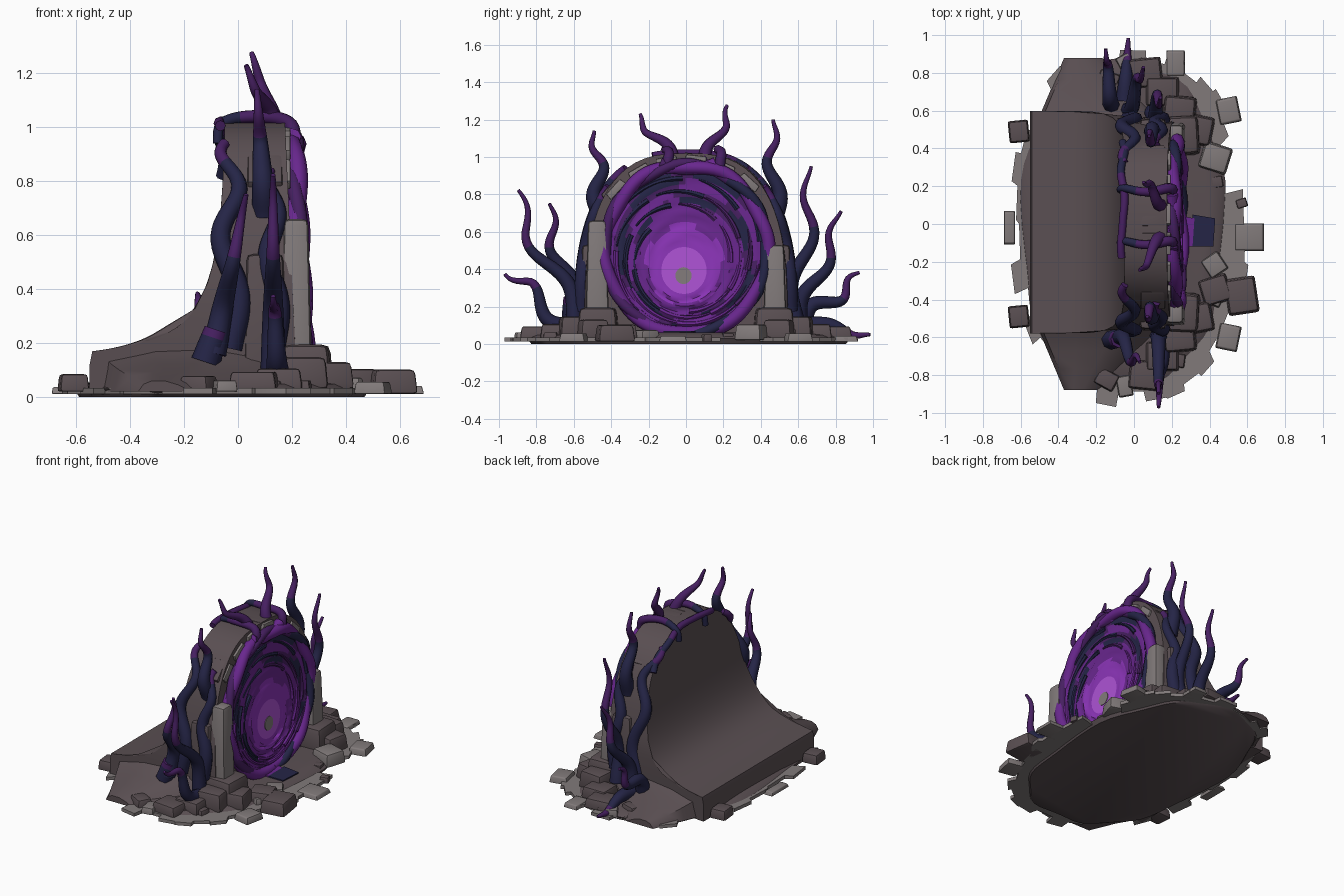
import bpy, bmesh, math, random
from mathutils import Vector, Matrix

if "Cube" in bpy.data.objects:
    bpy.data.objects.remove(bpy.data.objects["Cube"])
random.seed(7)
R = random.uniform


def mat(name, r, g, b):
    m = bpy.data.materials.new(name)
    m.diffuse_color = (r, g, b, 1)
    m.use_nodes = True
    m.node_tree.nodes["Principled BSDF"].inputs["Base Color"].default_value = m.diffuse_color
    return m


STONE = mat("dark stone", .102, .078, .085)
LIGHT = mat("light stone", .22, .195, .195)
NAVY = mat("navy vine", .018, .018, .062)
DARKP = mat("dark purple", .062, .014, .12)
MIDP = mat("mid purple", .14, .02, .27)
BRIGHT = mat("bright purple", .26, .035, .48)
GLOW = mat("glow purple", .42, .085, .66)


def make(name, verts, faces, mats, rule=None):
    me = bpy.data.meshes.new(name)
    me.from_pydata([tuple(v) for v in verts], [], faces)
    for m in mats:
        me.materials.append(m)
    bm = bmesh.new()
    bm.from_mesh(me)
    bmesh.ops.recalc_face_normals(bm, faces=bm.faces)
    bm.to_mesh(me)
    bm.free()
    if rule:
        for p in me.polygons:
            p.material_index = rule(p)
    ob = bpy.data.objects.new(name, me)
    bpy.context.collection.objects.link(ob)


def loft(name, rings, mats, rule=None, caps=True):
    n = len(rings[0])
    verts = [v for r in rings for v in r]
    faces = [(k*n+i, k*n+(i+1) % n, (k+1)*n+(i+1) % n, (k+1)*n+i)
             for k in range(len(rings)-1) for i in range(n)]
    if caps:
        faces += [tuple(range(n)), tuple(range(len(verts)-n, len(verts)))]
    make(name, verts, faces, mats, rule)


def tube(name, path, r0, r1, mats=(NAVY, DARKP), split=.62, sides=8):
    # swept tapering tube; second colour after "split" of its length
    path = [Vector(p) for p in path]
    rings, n, side = [], len(path)-1, None
    for k, p in enumerate(path):
        tan = (path[min(k+1, n)]-path[max(k-1, 0)]).normalized()
        side = side or tan.orthogonal()
        side = (side-tan*side.dot(tan)).normalized()
        up, r = tan.cross(side), r0+(r1-r0)*(k/n)**1.2
        rings.append([p+r*(side*math.cos(a)+up*math.sin(a))
                      for a in (i*math.tau/sides for i in range(sides))])
    loft(name, rings, mats, lambda f: int(f.index//sides > n*split))


def block(name, x, y, z, sx, sy, h, m=STONE, turn=0, taper=.88, tilt=0):
    # chunky bevelled stone standing on z
    bm = bmesh.new()
    bmesh.ops.create_cube(bm, size=1)
    for v in bm.verts:
        k = taper if v.co.z > 0 else 1
        v.co = Vector((v.co.x*sx*k, v.co.y*sy*k, (v.co.z+.5)*h))
    bmesh.ops.bevel(bm, geom=bm.edges[:], offset=min(sx, sy, h)*.2, segments=2,
                    profile=.6, affect='EDGES')
    bm.transform(Matrix.Translation((x, y, z)) @ Matrix.Rotation(turn, 4, 'Z')
                 @ Matrix.Rotation(tilt, 4, 'X'))
    me = bpy.data.meshes.new(name)
    bm.to_mesh(me)
    bm.free()
    me.materials.append(m)
    bpy.context.collection.objects.link(bpy.data.objects.new(name, me))


def spow(v, p):
    return math.copysign(abs(v)**p, v)


# ground: light paved rim with stepped outline, dark mound inside
outline = []
for k in range(38):
    f = R(.91, 1.05)*(.78 if k in (1, 2) else 1)
    for a in (k*math.tau/38, (k+.93)*math.tau/38):
        outline.append((-.01+.62*f*spow(math.cos(a), .85), max(-.985, min(.95, .95*f*spow(math.sin(a), .85)))))
loft("paved_rim", [[(x, y, z) for x, y in outline] for z in (.012, .034)], [LIGHT])


def oval(s, z):
    return [(-.06+.56*s*spow(math.cos(a), .85)*(1+.03*math.sin(7*a)),
             .9*s*spow(math.sin(a), .85)*(1+.02*math.sin(9*a)), z) for a in (i*math.tau/60 for i in range(60))]


loft("ground_mound", [oval(.93, 0), oval(.96, .03), oval(.92, .048), oval(.8, .062)], [STONE])


# main body: arch silhouette with a concave ramp sweeping down behind
def back(z):
    u = (1.03-z)/.86
    return -.05-.09*u**2-.2*u**7-.2*u**28


secs = []
for a in (math.pi*i/32 for i in range(33)):
    c, s = math.cos(a), max(0, math.sin(a))
    y, top = spow(c, .72)*.54, .2+.82*s**.8
    slope = [top+(.17-top)*(1-(1-j/16)**1.8) for j in range(17)]
    secs.append([(.22, y, .01), (.22-.045*top, y, top)]
                + [(back(z), y*(1+.09*max(0, min(1, (.55-z)/.3)))+.01, z) for z in slope]
                + [(-.55, y*1.09+.01, .12), (-.55, y*1.09+.01, .01)])
loft("arch_body_and_ramp", secs, [STONE])

# sloping side skirts
for s in (-1, 1):
    rings = []
    for t in (0, .25, .45, .7, 1):
        y, x0, x1, h = .5+.38*t, -.53+.16*t, .15-.37*t, .21-.15*t**.7
        rings.append([(x0, s*y, .02), (x0+.02, s*y, h*.8), ((x0*2+x1)/3, s*y, h), ((x0+x1*2)/3, s*y, h),
                      (x1, s*y, h*.75), (x1+.05, s*y, .02)])
    loft("side_skirt", rings, [STONE])

# portal disc: rings drifting from the low glow centre to the arch
N, K = 64, 18


def portal(t, a, lift=0):
    z = .35+.155*t+.45*t*math.sin(a)
    return (.25-.045*z+lift, .435*t*math.cos(a)-.015*(1-t), z)


def swirl(p):
    t, a = (p.index//N+1.5)/K, (p.index % N)*math.tau/N
    if t < .28:
        return 3
    if t < .47+.03*math.sin(5*a):
        return 2
    if t < .66+.04*math.sin(4*a+1):
        return 1
    w = math.sin(2*a+26*t)+.6*math.sin(5*a-17*t)
    return 4 if w > .5 else (1 if w < -.3 else 0)


loft("portal_disc", [[portal(k/K, i*math.tau/N, .004+.008*math.sin(k*2.1+3*i*math.tau/N)*(k > 6))
                      for i in range(N)] for k in range(1, K+1)], [DARKP, MIDP, BRIGHT, GLOW, NAVY], swirl, False)
loft("portal_core", [[portal(.1, i*math.tau/24, h) for i in range(24)] for h in (0, .008)], [LIGHT])

# raised swirl strands on the disc, and a rim of two twisted strands
for k in range(22):
    t, a, span, m = .56+.36*k/21, k*2.4, R(.6, 1.2), (MIDP, NAVY, MIDP, DARKP, NAVY)[k % 5]
    tube("portal_strand", [portal(t+.05*j/16, a+span*j/16, .004) for j in range(17)], .015, .005, (m, m), sides=6)
for ph, r, mats in ((0, .036, (MIDP, MIDP)), (math.pi, .028, (NAVY, DARKP))):
    tube("portal_rim", [portal(1+.02*math.cos(6*a+ph), a, .01*math.sin(6*a+ph))
                        for a in (i*math.tau/90-math.pi/2 for i in range(91))], r, r, mats, .4)

# spill at the portal foot
for x, m in ((.2, MIDP), (.31, NAVY)):
    loft("portal_spill", [[(x, -.12, z), (x+.11, -.12, z), (x+.12, .03, z), (x, .05, z)] for z in (.062, .07)], [m])

# pillars and stepped blocks either side of the portal
for s in (-1, 1):
    block("pillar", .215, s*.475, .03, .12, .13, .565-.065*s, LIGHT, taper=.75)
    block("pillar_back", .1, s*.5, .03, .16, .13, .5, taper=.85)
    block("pillar_foot", .25, s*.47, .03, .2, .22, .165, turn=.05*s)
    for k in range(4):
        block("side_step", .33-.09*k, s*(.5+.1*k), .03, .18, .16, .1-.012*k+.03*(k == 1), turn=s*(.1*k-.2))
    block("low_slab", .43, s*.35, .02, .16, .15, .085, LIGHT if s > 0 else STONE, -.3*s)
    block("corner_stone", -.61, s*.49, .02, .11, .12, .065, turn=.1)

# loose paving, one tile reaching past the rim
block("front_tile", .61, -.07, .012, .16, .15, .03, LIGHT)
block("loose_stone", .57, -.38, .012, .17, .2, .09, turn=.15)
block("loose_stone", .57, .11, .012, .06, .05, .04, turn=.3)
block("back_tile", -.66, -.02, .012, .06, .18, .025, LIGHT)
block("loose_tile", .22, .85, .012, .1, .14, .03, LIGHT)
for s in (-1, 1):
    block("loose_tile", .5, -.6*s, .012, .12, .14, .045, LIGHT, -.2*s)
for k in range(24):
    a, f = -2.1+4.2*k/23, R(.8, .95)
    if abs(a) > .2:
        block("rubble", -.06+.58*f*math.cos(a), .92*f*math.sin(a), .02, R(.06, .12), R(.06, .12), R(.03, .065),
              random.choice((STONE, STONE, LIGHT)), R(0, 1.5))

# arch cap stones, with pale chips on the portal side
for k in range(6):
    a = math.radians(48+18*k)
    y, z = .5*math.cos(a), .5+.47*math.sin(a)
    block("arch_stone", .1, y, z, .14, .15, .05, STONE, 0, .9, a-math.pi/2)
    block("arch_chip", .18, y*.97, z, .03, .12, .04, LIGHT, 0, .9, a-math.pi/2)


# tentacles: a base-to-tip line with a growing sideways wave
def tentacle(base, tip, waves, amp):
    A, B = Vector(base), Vector(tip)
    d, s = B-A, math.copysign(1, tip[1])
    perp = Vector((0, -s*d.z, s*d.y)).normalized()
    path = [A.lerp(B, t)+perp*amp*math.sin(math.tau*waves*t**1.25)*min(1, 3*(1-t)+.15)
            for t in (i/32 for i in range(33))]
    high = base[2] > .8
    tube("tentacle", path, .04 if high else .047, .009, (DARKP if high else NAVY, DARKP))


tentacle((.16, -.06, .94), (.03, -.245, 1.23), 1, .035)
tentacle((.16, .1, .93), (.05, .225, 1.275), 1.2, .03)
tentacle((.1, -.45, .68), (.07, -.49, 1.14), 1.5, -.035)
tentacle((.1, .47, .66), (.08, .465, 1.2), 1.5, -.035)
tentacle((.13, -.59, .08), (.13, -.905, .82), 1.3, .06)
tentacle((-.09, -.61, .16), (.03, -.735, .75), 1.4, .045)
tentacle((.15, -.6, .08), (.13, -.965, .38), 1.2, -.05)
tentacle((.1, .59, .1), (.14, .67, .95), 1.5, .05)
tentacle((-.03, .6, .08), (.05, .83, .71), 1.5, .04)
tentacle((-.12, .62, .1), (-.15, .93, .38), 1.4, .045)
tentacle((-.05, .65, .1), (-.03, .985, .05), 1, .02)
tube("vine_root", [(-.12+.01*i, -.61, .13+.03*i) for i in range(5)], .055, .045)
tube("crown_vine", [(.2, -.14+.03*i, .93+.0014*(i-5)**2) for i in range(11)], .034, .034, (DARKP, MIDP), .5)


# vines hugging the arch silhouette: from angle a0 to a1 around it, wavering in x
def hug(a0, a1, x, sway, r0, r1, mats, split=.8):
    path = []
    for i in range(41):
        a = math.radians(a0+(a1-a0)*i/40)
        path.append((x+sway*math.sin(i*.3), spow(math.cos(a), .72)*.555, .18+.84*abs(math.sin(a))**.8))
    tube("climbing_vine", path, r0, r1, mats, split)


for side in (0, 180):
    hug(side, abs(side-62), -.03, .035, .045, .02, (NAVY, DARKP))
    hug(side, abs(side-48), .13, .02, .045, .02, (NAVY, DARKP))
hug(45, 102, -.06, .01, .022, .02, (NAVY, DARKP), .4)

# vines draped across the crown
for y in (-.1, .18):
    tube("draped_vine", [(.065+.14*math.cos(a), y+.01*math.sin(3*a), .94+.1*max(0, math.sin(a))**.4)
                         for a in (i*math.pi/24 for i in range(25))], .028, .018, (DARKP, NAVY))

for ob in bpy.context.collection.objects:
    ob.select_set(True)
    bpy.context.view_layer.objects.active = ob
bpy.ops.object.shade_smooth_by_angle(angle=math.radians(50))
